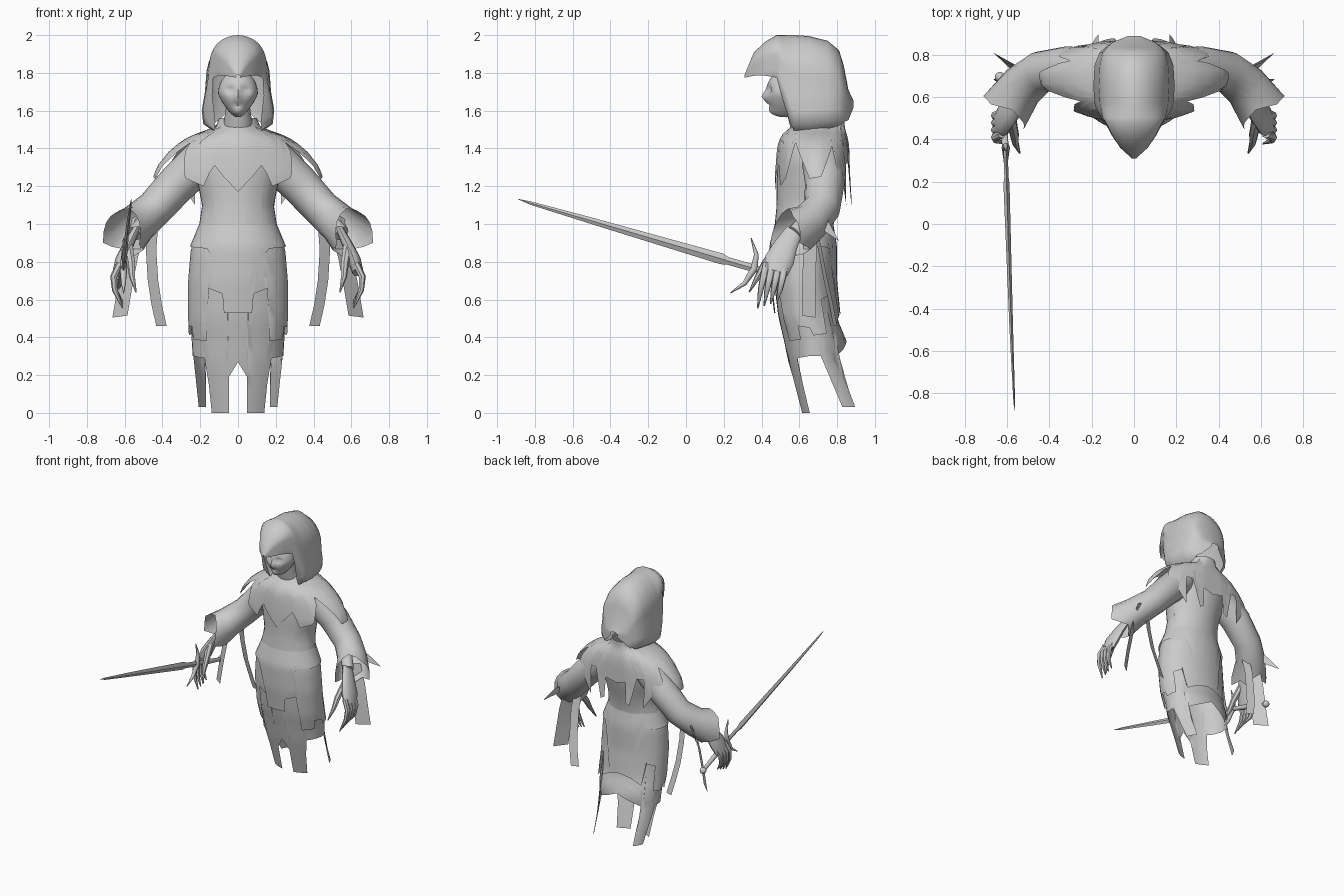
import bpy, bmesh, math
from mathutils import Vector

cube = bpy.data.objects.get("Cube")
if cube:
    bpy.data.objects.remove(cube, do_unlink=True)

grey = bpy.data.materials.new("plain_grey")
grey.use_nodes = True
grey.diffuse_color = (0.6, 0.6, 0.6, 1)
grey.node_tree.nodes["Principled BSDF"].inputs["Base Color"].default_value = (0.6, 0.6, 0.6, 1)
parts = []


def finish(name, bm):
    bmesh.ops.remove_doubles(bm, verts=bm.verts, dist=0.0005)
    bmesh.ops.recalc_face_normals(bm, faces=bm.faces)
    mesh = bpy.data.meshes.new(name)
    bm.to_mesh(mesh)
    bm.free()
    mesh.materials.append(grey)
    ob = bpy.data.objects.new(name, mesh)
    bpy.context.collection.objects.link(ob)
    parts.append(ob)
    return ob


def grid(name, rows, closed=False, caps=False):
    """Skin a list of equally long point rows."""
    bm = bmesh.new()
    vs = [[bm.verts.new(p) for p in row] for row in rows]
    n = len(rows[0])
    for r0, r1 in zip(vs, vs[1:]):
        for j in range(n if closed else n - 1):
            k = (j + 1) % n
            bm.faces.new((r0[j], r0[k], r1[k], r1[j]))
    if caps:
        bm.faces.new(vs[0])
        bm.faces.new(vs[-1])
    return finish(name, bm)


def lerp_table(table, t):
    """Linear lookup in rows whose first entry ascends."""
    if t <= table[0][0]:
        return table[0][1:]
    for a, b in zip(table, table[1:]):
        if t <= b[0]:
            f = (t - a[0]) / (b[0] - a[0])
            return [u + (v - u) * f for u, v in zip(a[1:], b[1:])]
    return table[-1][1:]


def cloth(name, profile, top, hem, grow=0.0, lean=0.0, steps=14):
    """Garment of elliptical rings; the hem gives the lower edge per angle from the front."""
    half = sorted(set(range(0, 181, 10)) | {h[0] for h in hem})
    rows = []
    for ang in [-a for a in reversed(half)] + half[1:]:
        low = lerp_table(hem, abs(ang))[0]
        a, row = math.radians(ang), []
        for i in range(steps + 1):
            z = top + (low - top) * i / steps
            hw, yf, yb = lerp_table(profile, z)
            g = grow * min(1, (top - z) / .12)
            x = (hw + g) * math.sin(a)
            y = (yf + yb) / 2 - ((yb - yf) / 2 + g) * math.cos(a) + lean * abs(x)
            row.append((x, y, z))
        rows.append(row)
    return grid(name, rows)


def tube(name, pts, n=8, flat=(1, 1), ref=(0, 1, 0), side=1, hem=None):
    """Tube through (x, y, z, radius) points; a hem makes an open ragged end."""
    ps = [Vector(p[:3]) for p in pts]
    rows = []
    for i, p in enumerate(ps):
        d = (ps[min(i + 1, len(ps) - 1)] - ps[max(i - 1, 0)]).normalized()
        a = d.cross(Vector(ref)).normalized()
        b = a.cross(d)
        row = []
        for j in range(n):
            t = 2 * math.pi * j / n
            q = p + pts[i][3] * (a * math.cos(t) * flat[0] + b * math.sin(t) * flat[1])
            if hem and i == len(ps) - 1:
                q += d * hem[j]
            row.append((q.x * side, q.y, q.z))
        rows.append(row)
    return grid(name, rows, closed=True, caps=hem is None)


def strip(name, pts, width, side):
    w = Vector(width) / 2
    rows = []
    for p in pts:
        rows.append([(c.x * side, c.y, c.z) for c in (Vector(p) - w, Vector(p) + w)])
    return grid(name, rows)


# Robe with hanging tatters
body = [(0, .212, .61, .98), (.15, .222, .572, .91), (.3, .24, .535, .84), (.38, .245, .52, .85),
        (.5, .25, .49, .80), (.7, .25, .465, .78), (.88, .235, .46, .78), (1, .205, .47, .78),
        (1.1, .19, .48, .8), (1.25, .22, .48, .84), (1.35, .24, .49, .85), (1.45, .2, .5, .85),
        (1.5, .13, .54, .83)]
cloth("robe", body, 1.5, [(0, .27), (12, .19), (13, 0), (41, 0), (44, .15), (48, .29), (75, .3),
      (100, .3), (104, .03), (128, .03), (134, .3), (160, .34), (180, .38)], steps=24)
# Side panels of the skirt, and the shorter flaps lying over them
cloth("skirt_panels", body, .97, [(0, .62), (18, .63), (36, .66), (40, .38), (66, .39),
      (68, .46), (88, .45), (90, .41), (115, .42), (118, .6), (135, .62), (140, .46), (160, .5),
      (180, .52)], grow=.014)
cloth("waist_flaps", body, 1.0, [(0, .53), (16, .53), (18, .64), (25, .75), (32, .83), (40, .87),
      (80, .88), (125, .88), (140, .87), (150, .72), (158, .54), (180, .52)], grow=.02)

# Ragged shoulder cape
cape = [(1.1, .36, .475, .88), (1.2, .43, .47, .87), (1.25, .45, .47, .865), (1.31, .425, .475, .865),
        (1.38, .37, .48, .865), (1.44, .3, .49, .86), (1.48, .22, .515, .85), (1.51, .12, .55, .84),
        (1.56, .1, .6, .84)]
cloth("shoulder_cape", cape, 1.56, [(0, 1.17), (17, 1.31), (25, 1.2), (38, 1.24), (54, 1.43),
      (62, 1.37), (78, 1.24), (96, 1.25), (115, 1.41), (126, 1.25), (136, 1.22), (141, 1.1),
      (146, 1.32), (155, 1.32), (160, 1.1), (166, 1.12), (169, 1.27), (180, 1.25)], lean=.06)

# Pointed hood: arches along the depth (y, top, half width, bottom)
rows = []
for y, top, hw, low in ((.31, 1.79, .01, 1.775), (.36, 1.91, .065, 1.785), (.42, 1.965, .105, 1.785),
                        (.48, 2, .135, 1.775), (.505, 2, .15, 1.68), (.55, 2, .16, 1.54),
                        (.57, 2, .165, 1.495), (.65, 1.995, .17, 1.49), (.75, 1.97, .165, 1.505),
                        (.81, 1.92, .15, 1.52), (.835, 1.84, .13, 1.54), (.86, 1.71, .1, 1.55),
                        (.888, 1.65, .03, 1.62)):
    mid = low + .55 * (top - low)
    # The lower edge rolls inward only where the hood drapes round the neck
    drape = min(1, (top - low) / .45) ** 3
    wall = [(hw * (1 - .25 * drape), low), (hw * (1 + .08 * drape), low + .14 * (mid - low)),
            (hw * (1 + .13 * drape), low + .4 * (mid - low)),
            (hw * (1 + .03 * drape), low + .75 * (mid - low))]
    arc = [(hw * math.cos(k * math.pi / 16) ** 1.1, mid + (top - mid) * math.sin(k * math.pi / 16))
           for k in range(8)]
    right = wall + arc
    rows.append([(x, y, z) for x, z in right] + [(0, y, top)] + [(-x, y, z) for x, z in reversed(right)])
grid("hood", rows)

# Gaunt head with brow, eye sockets and nose
bm = bmesh.new()
bmesh.ops.create_uvsphere(bm, u_segments=32, v_segments=24, radius=1)
for v in bm.verts:
    x, y, z = v.co
    jaw = 1 + .4 * min(z, 0)
    p = Vector((x * .105 * jaw, .53 + y * .108, 1.69 + z * .125))
    if y < 0:
        bump = lambda cx, cz, rx, rz: math.exp(-((abs(p.x) - cx) / rx) ** 2 - ((p.z - cz) / rz) ** 2)
        p.y += .025 * bump(.04, 1.71, .022, .018) - .022 * bump(0, 1.675, .014, .025)
        p.y -= .02 * bump(0, 1.585, .04, .025) - .008 * bump(0, 1.628, .03, .007)
    v.co = p
finish("head", bm)
tube("neck", [(0, .66, 1.44, .09), (0, .58, 1.64, .06)], n=14)

for s, label in ((1, "left_"), (-1, "right_")):
    # Wide sleeve with torn cuff
    tube(label + "sleeve", [(.18, .72, 1.35, .11), (.32, .735, 1.215, .105), (.44, .72, 1.085, .098),
         (.53, .65, 1.005, .106), (.59, .565, .95, .125)], n=16, side=s,
         hem=[0, .01, .03, .06, .02, -.02, 0, .02, -.01, .04, .08, .04, 0, -.03, -.05, -.03])
    bm = bmesh.new()
    bm.faces.new([bm.verts.new((s * x, y, z)) for x, y, z in
                  ((.53, .735, 1.05), (.6, .76, 1.0), (.665, .81, .91), (.57, .72, .97))])
    finish(label + "cuff_tatter", bm)
    strip(label + "inner_ribbon", [(.45, .68, 1.0), (.46, .71, .86), (.45, .74, .7), (.43, .77, .57),
          (.405, .79, .46)], (.055, .02, 0), s)
    strip(label + "outer_ribbon", [(.53, .66, .96), (.57, .655, .82), (.6, .65, .66), (.625, .65, .51)],
          (.08, .07, -.01), s)

    # Forearm, hand and long fingers
    tube(label + "forearm", [(.42, .71, 1.08, .045), (.55, .57, .95, .042)], n=10, side=s)
    tube(label + "palm", [(.54, .575, .97, .045), (.58, .53, .89, .062), (.615, .495, .81, .078),
         (.635, .475, .745, .066)], n=12, flat=(.45, 1), side=s)
    for i in range(4):
        y = .425 + .034 * i
        tube(label + "finger_%d" % (i + 1), [(.625, y, .79, .02), (.658, y - .015, .72, .019),
             (.652, y - .03, .65, .015), (.61, y - .045, .555 + .012 * i, .004)], n=7, side=s)
    tube(label + "thumb", [(.58, .49, .88, .026), (.565, .42, .79, .022), (.56, .38, .72, .016),
         (.54, .335, .64, .004)], n=7, side=s)

# Sword held in the right hand
X = (1, 0, 0)
tube("blade", [(-.607, .36, .765, .02), (-.603, .22, .805, .02), (-.603, .19, .815, .029),
     (-.58, -.5, 1.017, .017), (-.567, -.82, 1.11, .009), (-.565, -.89, 1.132, .001)],
     n=4, flat=(1, .5), ref=X)
tube("crossguard", [(-.606, .345, .925, .003), (-.606, .372, .84, .012), (-.606, .362, .765, .02),
     (-.606, .31, .685, .012), (-.606, .235, .635, .003)], n=8, ref=X)
tube("grip", [(-.607, .35, .768, .016), (-.62, .52, .718, .018), (-.633, .69, .668, .013)], n=10, ref=X)
bm = bmesh.new()
bmesh.ops.create_uvsphere(bm, u_segments=14, v_segments=10, radius=.024)
bmesh.ops.translate(bm, verts=bm.verts, vec=(-.634, .695, .667))
finish("pommel", bm)

# Smooth shading with crisp edges
bpy.ops.object.select_all(action="DESELECT")
for ob in parts:
    ob.select_set(True)
bpy.context.view_layer.objects.active = parts[0]
bpy.ops.object.shade_smooth_by_angle(angle=math.radians(50))
